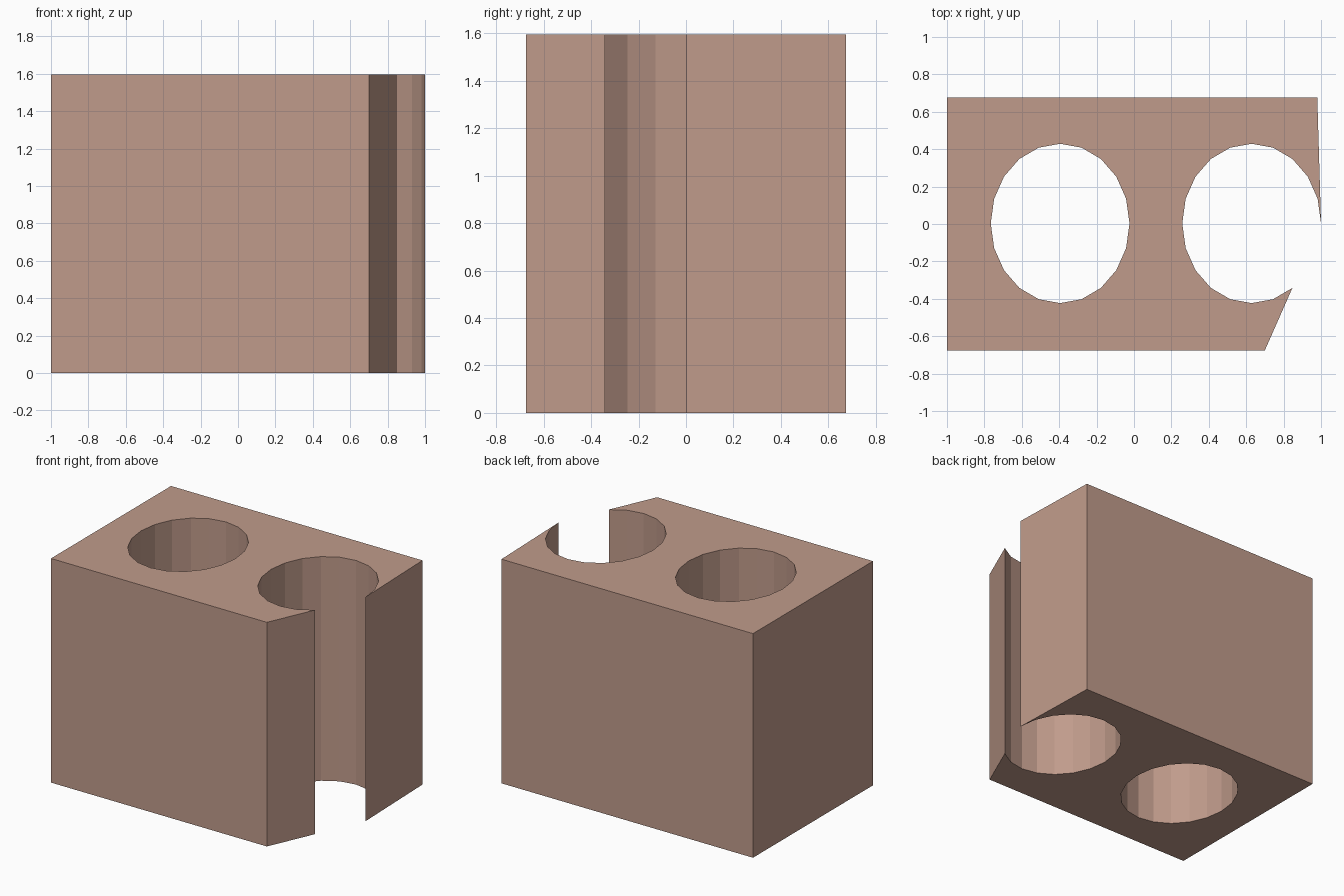
import bpy, bmesh
from math import cos, sin, pi

if "Cube" in bpy.data.objects:
    bpy.data.objects.remove(bpy.data.objects["Cube"])

HEIGHT = 1.595
HALF_Y = 0.675


def bore(cx, first, last):
    """Points of a 20-sided oval bore, from step first to step last."""
    return [(cx + 0.371 * cos(i * pi / 10), 0.003 + 0.426 * sin(i * pi / 10))
            for i in range(first, last + 1)]


# Outer outline runs into the broken-open right bore
outline = [(0.70, -HALF_Y), (-1, -HALF_Y), (-1, HALF_Y), (0.98, HALF_Y)]
outline += bore(0.629, 0, 17)
closed_bore = bore(-0.395, 0, 19)

# Fill the profile with its hole, then raise it into a solid
bm = bmesh.new()
edges = []
for loop in (outline, closed_bore):
    verts = [bm.verts.new((x, y, 0)) for x, y in loop]
    edges += [bm.edges.new((verts[i - 1], verts[i])) for i in range(len(verts))]
bmesh.ops.triangle_fill(bm, edges=edges, use_beauty=True, normal=(0, 0, 1))
raised = bmesh.ops.extrude_face_region(bm, geom=bm.faces[:], use_keep_orig=True)
top = [g for g in raised["geom"] if isinstance(g, bmesh.types.BMVert)]
bmesh.ops.translate(bm, verts=top, vec=(0, 0, HEIGHT))
bmesh.ops.recalc_face_normals(bm, faces=bm.faces[:])

mesh = bpy.data.meshes.new("broken_block")
bm.to_mesh(mesh)
bm.free()
block = bpy.data.objects.new("broken_block", mesh)
bpy.context.collection.objects.link(block)

# Clay colour
clay = bpy.data.materials.new("clay")
clay.diffuse_color = (0.53, 0.33, 0.26, 1)
clay.use_nodes = True
clay.node_tree.nodes["Principled BSDF"].inputs["Base Color"].default_value = clay.diffuse_color
mesh.materials.append(clay)
